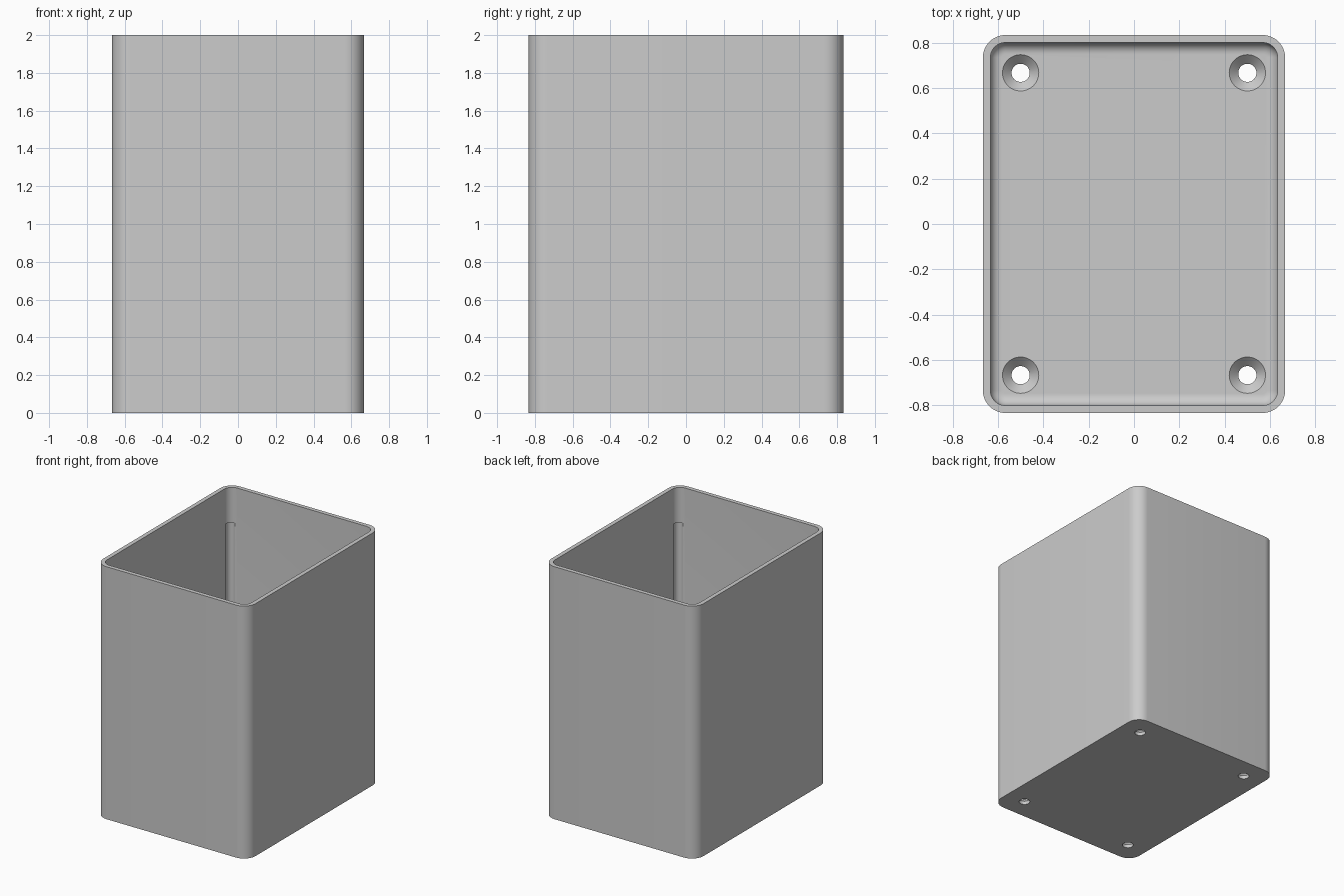
import bpy, bmesh
from math import sin, cos, pi

cube = bpy.data.objects.get("Cube")
if cube:
    bpy.data.objects.remove(cube, do_unlink=True)

HALF_X, HALF_Y, HEIGHT = 0.6667, 0.8333, 2.0
WALL, FLOOR = 0.0333, 0.0667
RADIUS, FILLET = 0.1, 0.05
CORNER_STEPS, FILLET_STEPS = 12, 8

grey = bpy.data.materials.new("light grey")
grey.use_nodes = True
grey.diffuse_color = (0.6, 0.6, 0.6, 1)
grey.node_tree.nodes["Principled BSDF"].inputs["Base Color"].default_value = grey.diffuse_color


def new_object(name, bm):
    bmesh.ops.recalc_face_normals(bm, faces=bm.faces)
    mesh = bpy.data.meshes.new(name)
    bm.to_mesh(mesh)
    bm.free()
    mesh.materials.append(grey)
    obj = bpy.data.objects.new(name, mesh)
    bpy.context.collection.objects.link(obj)
    return obj


def loft(name, rings):
    """Skin a stack of equal rings and cap both ends."""
    bm = bmesh.new()
    loops = [[bm.verts.new(p) for p in ring] for ring in rings]
    for a, b in zip(loops, loops[1:]):
        for i in range(len(a)):
            j = (i + 1) % len(a)
            bm.faces.new((a[i], a[j], b[j], b[i]))
    bm.faces.new(loops[0])
    bm.faces.new(loops[-1])
    return new_object(name, bm)


def rounded_ring(inset, z):
    r = RADIUS - inset
    cx, cy = HALF_X - RADIUS, HALF_Y - RADIUS
    ring = []
    for k, (sx, sy) in enumerate(((1, 1), (-1, 1), (-1, -1), (1, -1))):
        for i in range(CORNER_STEPS + 1):
            a = (k + i / CORNER_STEPS) * pi / 2
            ring.append((sx * cx + r * cos(a), sy * cy + r * sin(a), z))
    return ring


def circle(x, y, r, z, n=48):
    return [(x + r * cos(2 * pi * i / n), y + r * sin(2 * pi * i / n), z) for i in range(n)]


# Open box: outer wall, rim, inner wall, fillet into the floor
rings = [rounded_ring(0, 0), rounded_ring(0, HEIGHT), rounded_ring(WALL, HEIGHT)]
for i in range(FILLET_STEPS + 1):
    a = i / FILLET_STEPS * pi / 2
    rings.append(rounded_ring(WALL + FILLET * (1 - cos(a)), FLOOR + FILLET * (1 - sin(a))))
box = loft("box_shell", rings)

# Cutters: countersunk floor holes and shallow grooves in the inner corners
cutters = []
for sx in (-1, 1):
    for sy in (-1, 1):
        x, y = sx * 0.5, sy * 0.6667
        profile = ((0.04, -0.05), (0.04, FLOOR - 0.04), (0.08, FLOOR), (0.08, FLOOR + 0.1))
        cutters.append(loft("hole_cutter", [circle(x, y, r, z) for r, z in profile]))
        x, y = sx * 0.602, sy * 0.768
        cutters.append(loft("groove_cutter", [circle(x, y, 0.035, z) for z in (0.13, 1.72)]))

for cutter in cutters:
    cutter.hide_render = True
    mod = box.modifiers.new("cut", 'BOOLEAN')
    mod.operation = 'DIFFERENCE'
    mod.solver = 'EXACT'
    mod.object = cutter

# Bake the cuts and drop the cutters
graph = bpy.context.evaluated_depsgraph_get()
baked = bpy.data.meshes.new_from_object(box.evaluated_get(graph))
box.modifiers.clear()
box.data = baked
for cutter in cutters:
    bpy.data.objects.remove(cutter, do_unlink=True)

bpy.ops.object.select_all(action='DESELECT')
box.select_set(True)
bpy.context.view_layer.objects.active = box
bpy.ops.object.shade_smooth_by_angle(angle=pi / 6)
